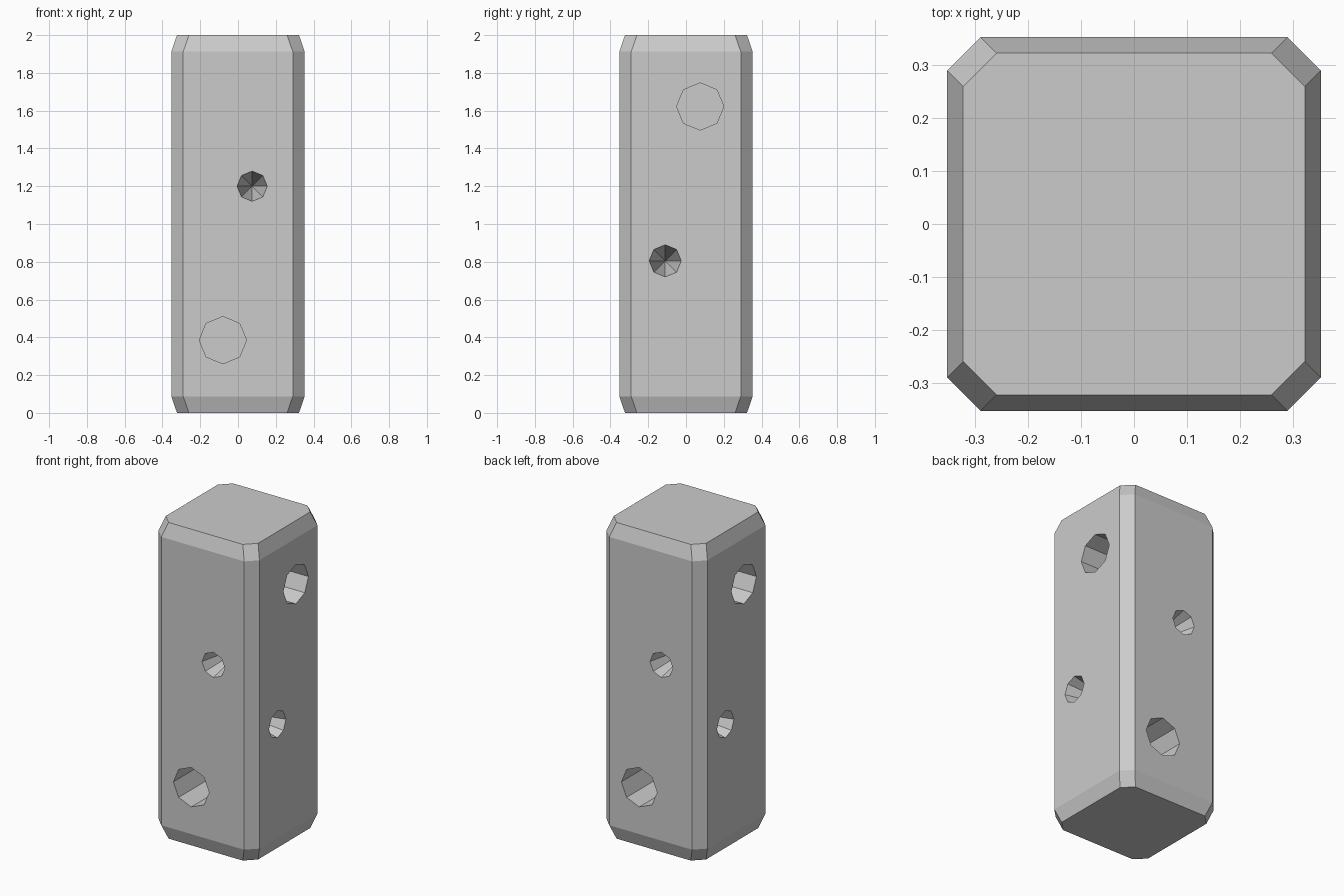
import bpy, bmesh
from math import radians
from mathutils import Matrix

if "Cube" in bpy.data.objects:
    bpy.data.objects.remove(bpy.data.objects["Cube"])

HALF, CORNER, BEVEL_IN, BEVEL_Z, HEIGHT = 0.353, 0.063, 0.03, 0.088, 2.0
DEPTH, OUT = 0.34, 0.05


def make_object(name, bm):
    bmesh.ops.recalc_face_normals(bm, faces=bm.faces)
    mesh = bpy.data.meshes.new(name)
    bm.to_mesh(mesh)
    bm.free()
    obj = bpy.data.objects.new(name, mesh)
    bpy.context.collection.objects.link(obj)
    return obj


def ring(bm, half, z):
    c = half - CORNER
    pts = [(c, -half), (half, -c), (half, c), (c, half),
           (-c, half), (-half, c), (-half, -c), (-c, -half)]
    return [bm.verts.new((x, y, z)) for x, y in pts]


# Square post with chamfered corners and ends
bm = bmesh.new()
rings = [ring(bm, HALF - BEVEL_IN, 0), ring(bm, HALF, BEVEL_Z),
         ring(bm, HALF, HEIGHT - BEVEL_Z), ring(bm, HALF - BEVEL_IN, HEIGHT)]
for a, b in zip(rings, rings[1:]):
    for i in range(8):
        j = (i + 1) % 8
        bm.faces.new((a[i], a[j], b[j], b[i]))
bm.faces.new(rings[0])
bm.faces.new(rings[-1])
post = make_object("post", bm)

# Hole cutters: (sideways offset, height, radius, pointed)
front_back = [(0.075, 1.2, 0.08, True), (-0.08, 0.385, 0.125, False)]
left_right = [(-0.11, 0.805, 0.085, True), (0.075, 1.622, 0.125, False)]
bm = bmesh.new()
for turn in range(4):
    for u, z, r, pointed in (left_right if turn % 2 else front_back):
        length = DEPTH + OUT
        place = (Matrix.Rotation(radians(90 * turn), 4, 'Z')
                 @ Matrix.Translation((u, -HALF - OUT + length / 2, z))
                 @ Matrix.Rotation(radians(-90), 4, 'X'))
        bmesh.ops.create_cone(
            bm, cap_ends=True, segments=8, depth=length, matrix=place,
            radius1=r * length / DEPTH if pointed else r,
            radius2=0 if pointed else r)
bmesh.ops.remove_doubles(bm, verts=bm.verts, dist=1e-5)
cutter = make_object("hole_cutters", bm)
cutter.hide_render = True

# Cut the pointed and flat-bottomed holes
mod = post.modifiers.new("holes", 'BOOLEAN')
mod.operation = 'DIFFERENCE'
mod.solver = 'EXACT'
mod.object = cutter
bpy.context.view_layer.objects.active = post
post.select_set(True)
bpy.ops.object.modifier_apply(modifier=mod.name)
bpy.data.objects.remove(cutter)
